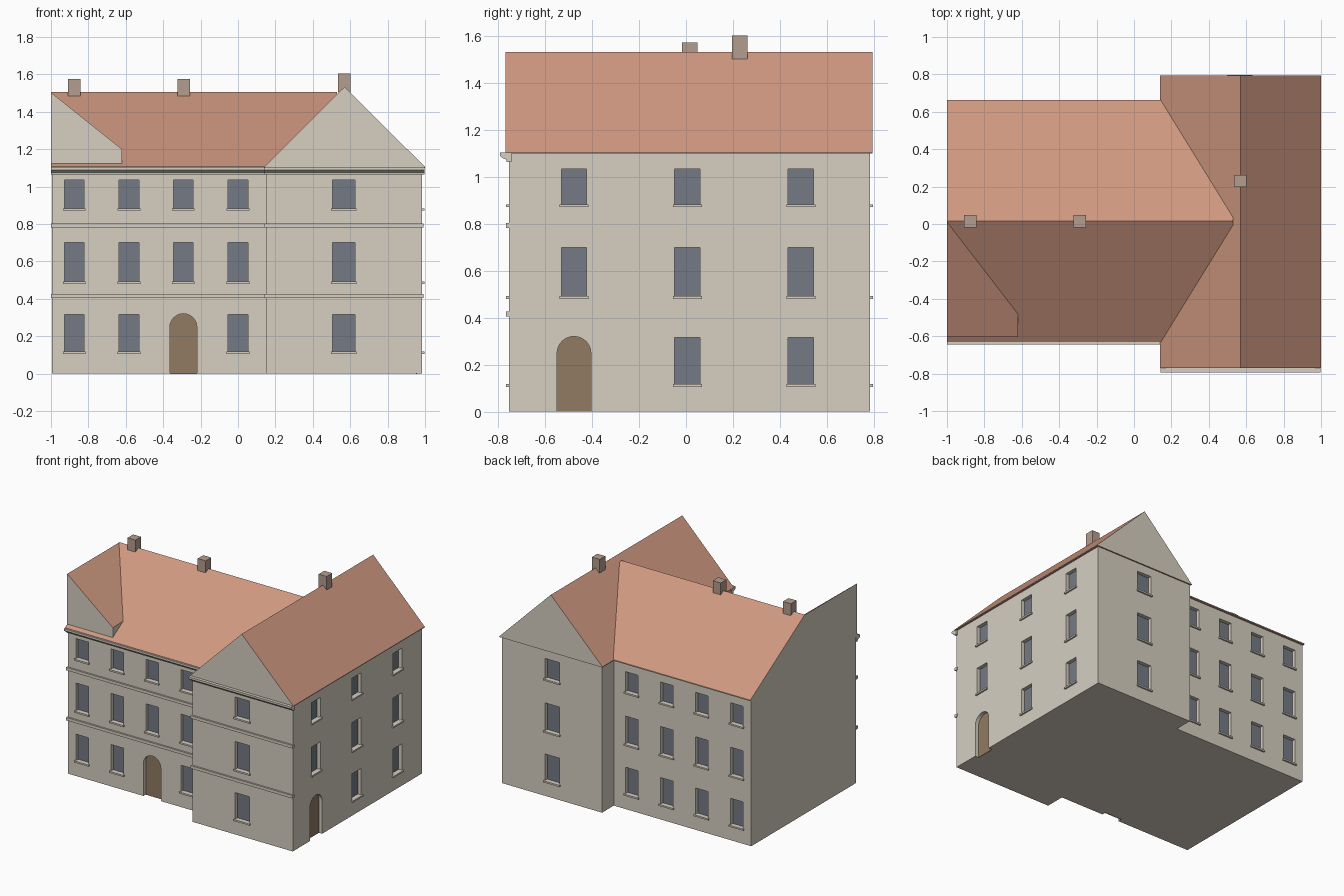
import bpy, bmesh, math
from mathutils import Vector

old = bpy.data.objects.get("Cube")
if old:
    bpy.data.objects.remove(old, do_unlink=True)


def material(name, rgb):
    lin = [((c / 255 + 0.055) / 1.055) ** 2.4 for c in rgb] + [1]
    m = bpy.data.materials.new(name)
    m.use_nodes = True
    m.diffuse_color = lin
    m.node_tree.nodes["Principled BSDF"].inputs["Base Color"].default_value = lin
    return m


PLASTER = material("cream plaster", (214, 207, 193))
TILE = material("terracotta tile", (207, 152, 128))
GLASS = material("grey blue glass", (116, 122, 133))
WOOD = material("brown wood", (145, 122, 98))
BRICK = material("chimney brick", (181, 158, 144))


def prism(name, outline, place, a, b, mats, pick=None):
    """Extrude a 2D outline from depth a to b; place(u, v, depth) gives 3D points."""
    bm = bmesh.new()
    low = [bm.verts.new(place(u, v, a)) for u, v in outline]
    top = [bm.verts.new(place(u, v, b)) for u, v in outline]
    bm.faces.new(low)
    bm.faces.new(top)
    n = len(outline)
    for i in range(n):
        j = (i + 1) % n
        bm.faces.new((low[i], low[j], top[j], top[i]))
    bmesh.ops.recalc_face_normals(bm, faces=bm.faces)
    bm.normal_update()
    if pick:
        for f in bm.faces:
            f.material_index = pick(f.normal)
    me = bpy.data.meshes.new(name)
    bm.to_mesh(me)
    bm.free()
    for m in mats:
        me.materials.append(m)
    ob = bpy.data.objects.new(name, me)
    bpy.context.collection.objects.link(ob)
    return ob


def rect(u0, u1, v0, v1):
    return [(u0, v0), (u1, v0), (u1, v1), (u0, v1)]


# Placements: depth runs outward from the named wall
def front(y): return lambda u, v, d: Vector((u, y - d, v))
def back(y): return lambda u, v, d: Vector((u, y + d, v))
def right(x): return lambda u, v, d: Vector((x + d, u, v))
def flat(u, v, d): return Vector((u, v, d))
def along_x(u, v, d): return Vector((d, u, v))
def along_y(u, v, d): return Vector((u, d, v))


LEFT, JOIN, RIGHT = -0.995, 0.15, 0.985
MAIN_F, MAIN_B, WING_F, WING_B = -0.605, 0.645, -0.755, 0.785
EAVES = 1.105

# Walls of the main range and cross wing
footprint = [(LEFT, MAIN_F), (JOIN, MAIN_F), (JOIN, WING_F), (RIGHT, WING_F),
             (RIGHT, WING_B), (JOIN, WING_B), (JOIN, MAIN_B), (LEFT, MAIN_B)]
walls = prism("walls", footprint, flat, 0, EAVES, [PLASTER])

cutters = []
DEPTH = 0.03
FLOORS = [(0.115, 0.315), (0.49, 0.70), (0.882, 1.035)]


def opening(name, place, outline, mat):
    cutters.append(prism("cutter", outline, place, -DEPTH, 0.05, [PLASTER]))
    prism(name, outline, place, -DEPTH - 0.004, -DEPTH + 0.002, [mat])


def window(side, place, u, w, floor):
    z0, z1 = FLOORS[floor]
    opening(side + "_window", place, rect(u - w / 2, u + w / 2, z0, z1), GLASS)
    s = w / 2 + 0.008
    prism(side + "_sill", rect(u - s, u + s, z0 - 0.01, z0 + 0.002),
          place, -0.01, 0.012, [PLASTER])


def door(side, place, u):
    r, spring = 0.0725, 0.248
    arch = [(u + r * math.cos(t * math.pi / 12), spring + r * math.sin(t * math.pi / 12))
            for t in range(13)]
    opening(side + "_door", place, [(u - r, -0.001), (u + r, -0.001)] + arch, WOOD)


# Windows and doors on three sides
COLUMNS = [-0.875, -0.583, -0.292, 0.0]
for floor in range(3):
    for i, x in enumerate(COLUMNS):
        if floor or i != 2:
            window("front", front(MAIN_F), x, 0.105, floor)
        window("back", back(MAIN_B), x, 0.105, floor)
    window("wing_front", front(WING_F), 0.565, 0.12, floor)
    window("wing_back", back(WING_B), 0.565, 0.12, floor)
    for i, y in enumerate([-0.478, 0.006, 0.49]):
        if floor or i:
            window("right", right(RIGHT), y, 0.108, floor)
door("front", front(MAIN_F), -0.292)
door("right", right(RIGHT), -0.478)

# Cut the recesses into the walls
bpy.context.view_layer.objects.active = walls
for c in cutters:
    mod = walls.modifiers.new("recess", 'BOOLEAN')
    mod.operation = 'DIFFERENCE'
    mod.solver = 'EXACT'
    mod.object = c
    bpy.ops.object.modifier_apply(modifier=mod.name)
    bpy.data.objects.remove(c, do_unlink=True)

# String courses and moulded cornice on both front walls
for part, y, x0, x1 in (("main", MAIN_F, LEFT - 0.005, JOIN),
                        ("wing", WING_F, JOIN - 0.008, RIGHT + 0.006)):
    for z in (0.405, 0.782):
        prism(part + "_string_course", rect(x0, x1, z, z + 0.022),
              front(y), -0.01, 0.013, [PLASTER])
    profile = [(y + 0.01, 1.065), (y - 0.01, 1.065), (y - 0.012, 1.075), (y - 0.026, 1.08),
               (y - 0.038, 1.09), (y - 0.038, EAVES), (y + 0.01, EAVES)]
    prism(part + "_cornice", profile, along_x, x0, x1 + 0.006, [PLASTER])

# Roofs, with plaster on the upright gable faces
gable = lambda n: 0 if abs(n.z) < 0.1 else 1
SKIN = [PLASTER, TILE]
prism("main_roof", [(-0.632, 1.1), (-0.632, 1.108), (0.015, 1.505), (0.662, 1.108), (0.662, 1.1)],
      along_x, -1.0, 0.53, SKIN, gable)
prism("wing_roof", [(0.14, 1.1), (0.14, EAVES), (0.57, 1.533), (1.0, EAVES), (1.0, 1.1)],
      along_y, -0.77, 0.795, SKIN, gable)

# Half gable at the left end of the front
prism("half_gable", [(-1.0, 1.12), (-0.62, 1.12), (-0.62, 1.2), (-1.0, 1.503)],
      along_y, MAIN_F, 0.015, SKIN, gable)

# Chimneys astride the ridges
for x, y, z0, z1 in ((-0.875, 0.015, 1.485, 1.575), (-0.29, 0.015, 1.485, 1.575),
                     (0.568, 0.23, 1.503, 1.605)):
    prism("chimney", rect(x - 0.033, x + 0.033, y - 0.033, y + 0.033), flat, z0, z1, [BRICK])
